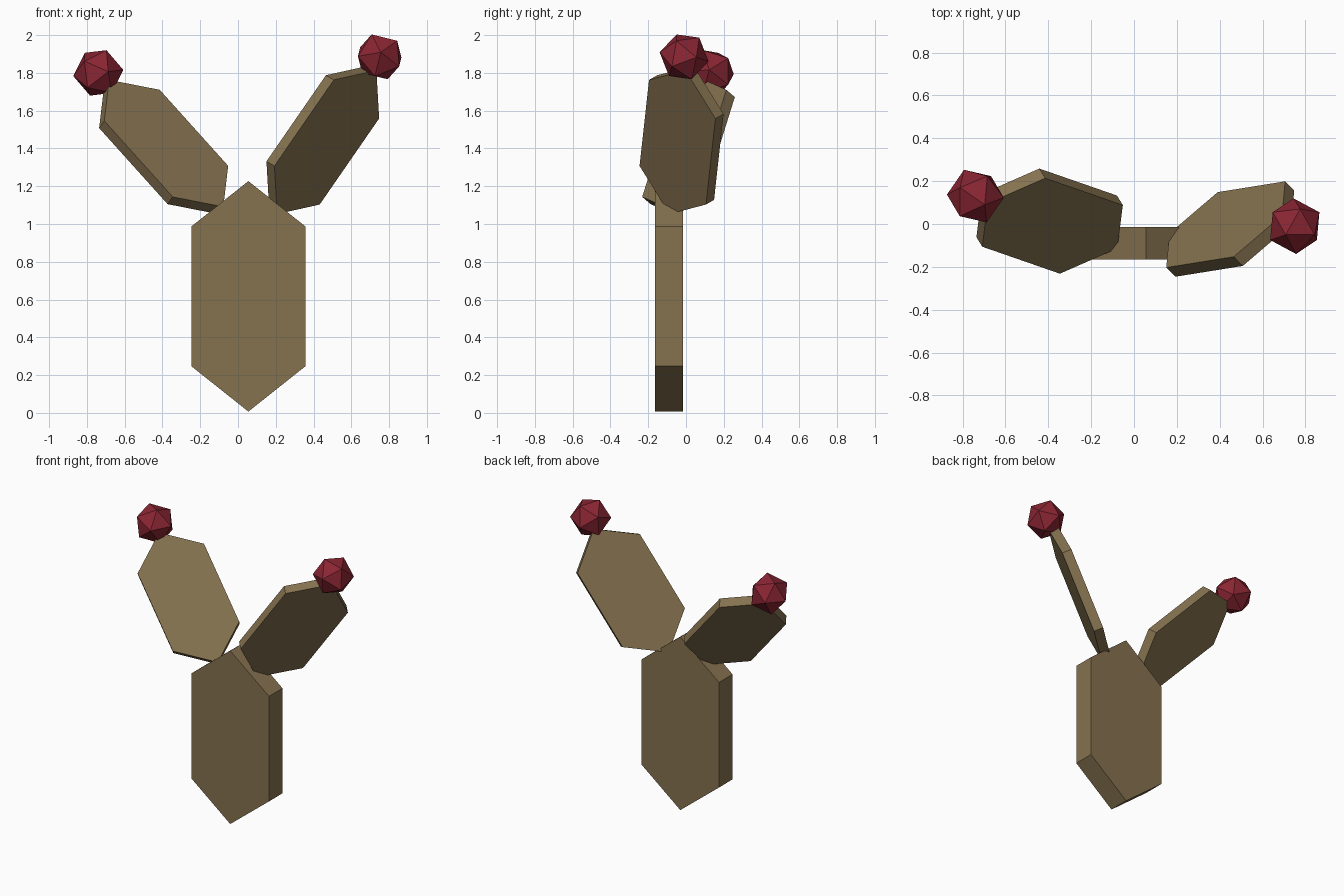
import bpy, bmesh, math
from mathutils import Vector, Matrix

if "Cube" in bpy.data.objects:
    bpy.data.objects.remove(bpy.data.objects["Cube"])

def material(name, rgb):
    m = bpy.data.materials.new(name)
    m.diffuse_color = (*rgb, 1)
    m.use_nodes = True
    m.node_tree.nodes["Principled BSDF"].inputs["Base Color"].default_value = m.diffuse_color
    return m

OLIVE = material("olive_brown", (0.235, 0.168, 0.080))
RED = material("dark_red", (0.255, 0.019, 0.033))

def finish(bm, name, mat):
    bmesh.ops.recalc_face_normals(bm, faces=bm.faces)
    me = bpy.data.meshes.new(name)
    bm.to_mesh(me)
    bm.free()
    me.materials.append(mat)
    ob = bpy.data.objects.new(name, me)
    bpy.context.collection.objects.link(ob)

def frame(a, b):
    """Orthonormal frame: first axis along a, second as near b as possible."""
    a = Vector(a).normalized()
    b = Vector(b)
    b = (b - a * b.dot(a)).normalized()
    return Matrix((a, b, a.cross(b))).transposed()

def pad(name, centre, along, across, half_len, half_side, half_width, thick):
    """Long hexagon front face, extruded backwards (+y side)."""
    f = frame(along, across)
    u, w, n = f.col[0], f.col[1], f.col[2]
    if n.y < 0:
        n = -n
    c = Vector(centre)
    outline = [(half_len, 0), (half_side, half_width), (-half_side, half_width),
               (-half_len, 0), (-half_side, -half_width), (half_side, -half_width)]
    bm = bmesh.new()
    face = bm.faces.new([bm.verts.new(c + u * a + w * b) for a, b in outline])
    ext = bmesh.ops.extrude_face_region(bm, geom=[face], use_keep_orig=True)
    new = [g for g in ext["geom"] if isinstance(g, bmesh.types.BMVert)]
    bmesh.ops.translate(bm, verts=new, vec=n * thick)
    finish(bm, name, OLIVE)

def fruit(name, centre, rot, radius):
    """Twenty-sided ball from three golden rectangles."""
    phi = (1 + math.sqrt(5)) / 2
    k = radius / math.sqrt(1 + phi * phi)
    bm = bmesh.new()
    for s in (-1, 1):
        for t in (-phi, phi):
            for p in ((0, s, t), (s, t, 0), (t, 0, s)):
                bm.verts.new(Vector(centre) + rot @ Vector(p) * k)
    bmesh.ops.convex_hull(bm, input=bm.verts)
    finish(bm, name, RED)

# Pads
pad("main_pad", (0.055, -0.165, 0.617), (0, 0, 1), (1, 0, 0), 0.61, 0.37, 0.302, 0.15)
pad("left_pad", (-0.38, -0.009, 1.427), (-0.36, 0.125, 0.40), (0.28, 0.325, 0.18),
    0.464, 0.278, 0.232, 0.065)
pad("right_pad", (0.47, -0.045, 1.433), (0.313, 0.05, 0.453), (0.245, 0.36, -0.21),
    0.464, 0.278, 0.236, 0.065)

# Fruits: left turned about z with a slight tilt, right resting on a face
# canonical axes: x -> z, y -> p, z -> m
m, p = Vector((-0.82, 0.57, 0)), Vector((0.57, 0.82, 0))
left_rot = Matrix.Rotation(math.radians(-7), 3, 'Y') @ Matrix((Vector((0, 0, 1)), p, m)).transposed()
# vertices are (0,1,phi) type: phi*m + p, phi*p + z, phi*z + m
fruit("left_fruit", (-0.74, 0.13, 1.80), left_rot, 0.134)

right_rot = frame((0.24, 0, 0.97), (0, 1, 0)) @ frame((1, 1, 1), (-0.873, 0.127, 0.745)).transposed()
fruit("right_fruit", (0.75, -0.01, 1.885), right_rot, 0.132)
